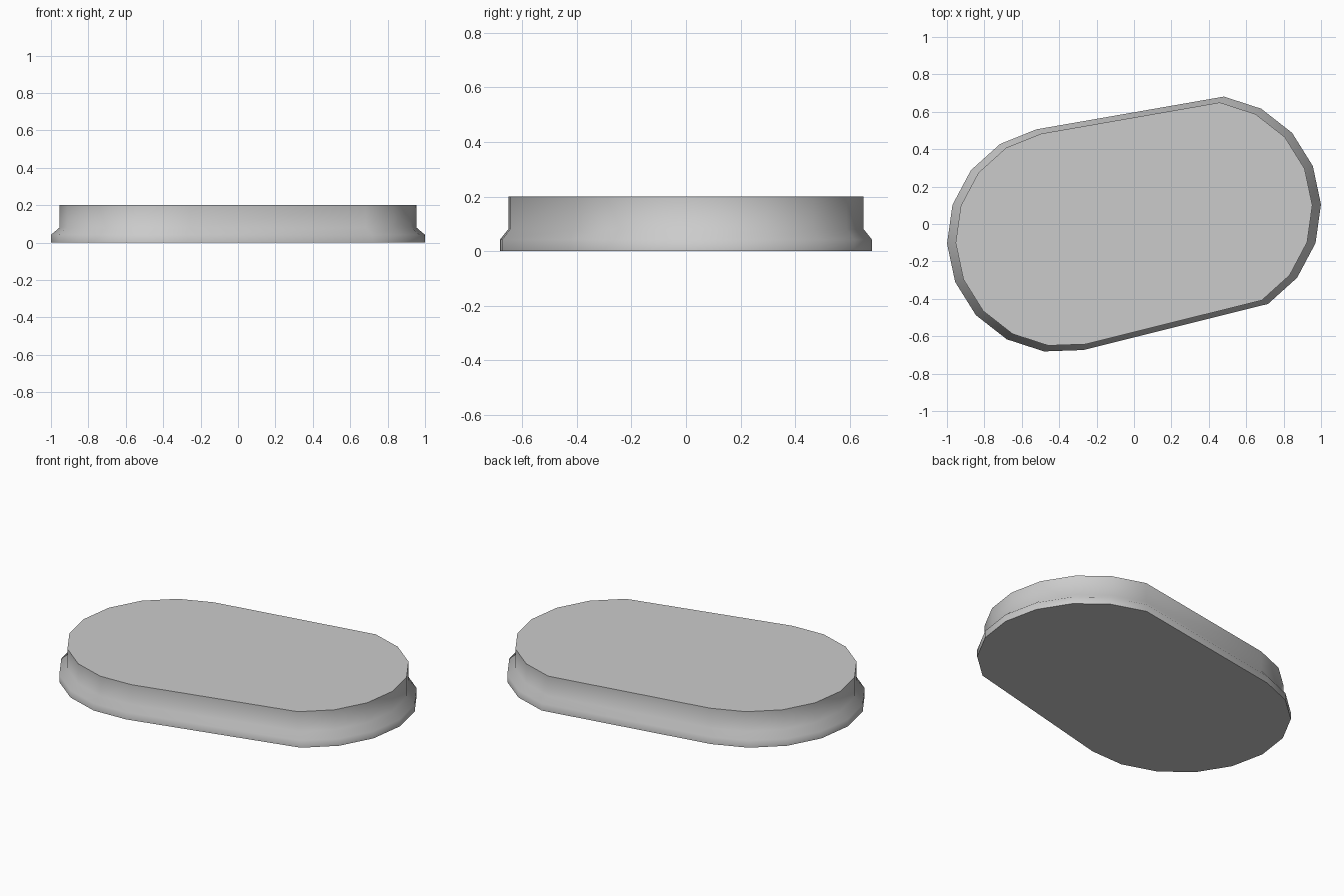
import bpy
import bmesh
from math import cos, sin, radians

if "Cube" in bpy.data.objects:
    bpy.data.objects.remove(bpy.data.objects["Cube"])

# Outline: an 18-sided circle split in two, halves pulled apart diagonally
RADIUS, PULL_X, PULL_Y = 0.603, 0.397, 0.084
outline = []
for i in range(18):
    deg = -58 + 20 * i
    side = 1 if i < 8 else -1          # first 8 points go right, other 10 left
    a = radians(deg)
    outline.append((side * PULL_X + RADIUS * cos(a),
                    side * PULL_Y + RADIUS * sin(a)))

# Wall profile: (scale of outline, height)
profile = [(1.0, 0.0), (1.0, 0.042), (0.954, 0.081), (0.954, 0.2)]

bm = bmesh.new()
rings = [[bm.verts.new((x * s, y * s, z)) for x, y in outline] for s, z in profile]

# Side walls
for low, high in zip(rings, rings[1:]):
    for i in range(len(low)):
        j = (i + 1) % len(low)
        bm.faces.new((low[i], low[j], high[j], high[i])).smooth = True

# Flat top and underside
bm.faces.new(rings[-1])
bm.faces.new(rings[0][::-1])
bmesh.ops.recalc_face_normals(bm, faces=bm.faces)

mesh = bpy.data.meshes.new("oval_base")
bm.to_mesh(mesh)
bm.free()
mesh.set_sharp_from_angle(angle=radians(60))

base = bpy.data.objects.new("oval_base", mesh)
bpy.context.collection.objects.link(base)
